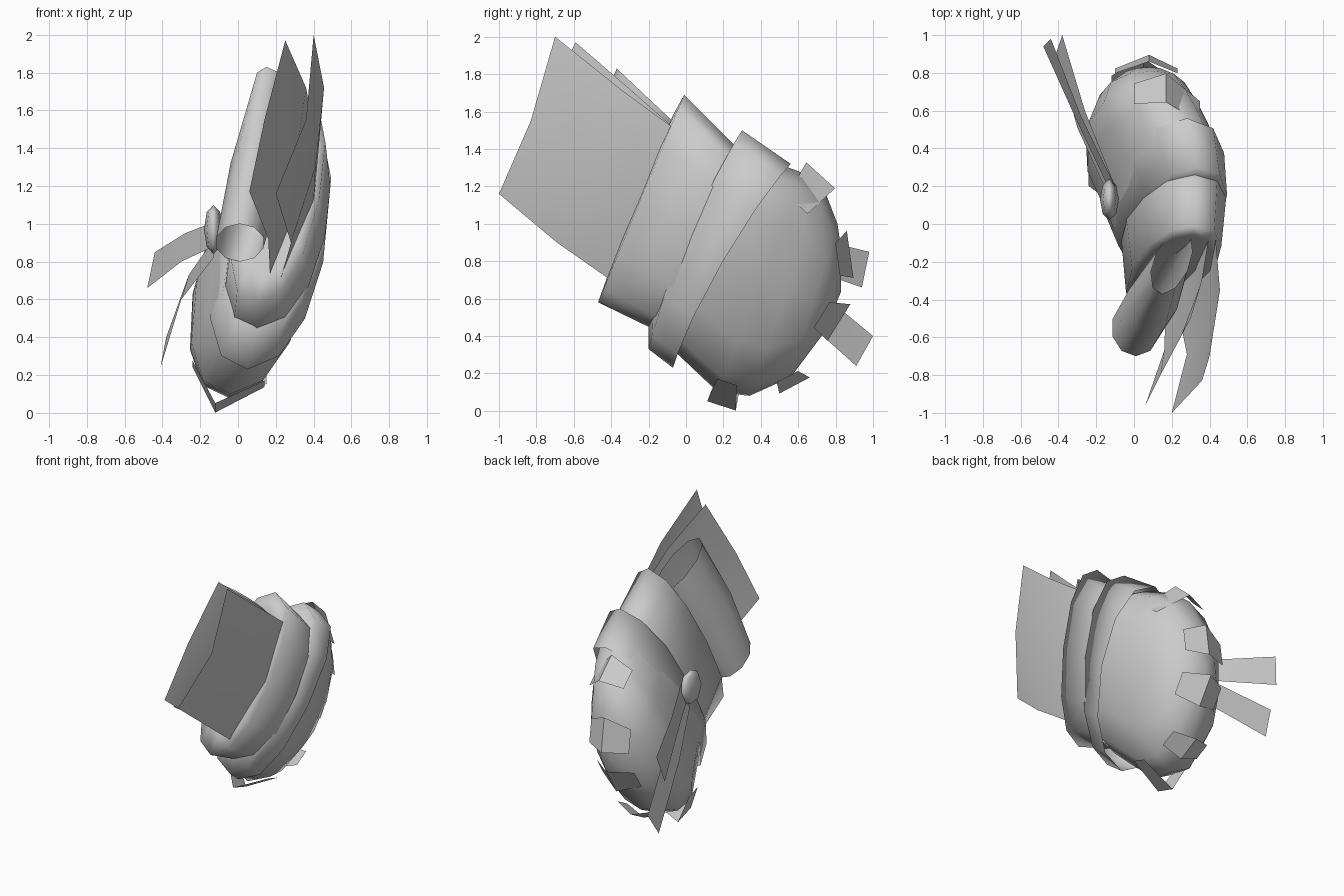
import bpy, math
from mathutils import Vector as V

def make(name, verts, faces, smooth=True):
    me = bpy.data.meshes.new(name)
    me.from_pydata([tuple(v) for v in verts], [], faces)
    me.update()
    ob = bpy.data.objects.new(name, me)
    bpy.context.collection.objects.link(ob)
    for p in me.polygons:
        p.use_smooth = smooth
    return ob

def grid(name, rows, closed=False, smooth=True, pole=None):
    """Skin a list of equal-length point rows; optional closing pole."""
    n = len(rows[0])
    verts = [V(p) for r in rows for p in r]
    faces = []
    for i in range(len(rows) - 1):
        for j in range(n if closed else n - 1):
            k = (j + 1) % n
            faces.append((i*n + j, i*n + k, (i+1)*n + k, (i+1)*n + j))
    if pole:
        base = (len(rows) - 1) * n
        verts.append(V(pole))
        faces += [(base + j, base + (j+1) % n, len(verts) - 1) for j in range(n)]
    return make(name, verts, faces, smooth)

def power(v, e):
    return math.copysign(abs(v) ** e, v)

def ring(top, bottom, width, fwd=0.0, n=12, e=0.9):
    """Oval hoop between a top and a bottom point, sides pushed forward by fwd."""
    top, bottom = V(top), V(bottom)
    mid, half = (top + bottom) / 2, (top - bottom) / 2
    pts = []
    for i in range(n):
        a = 2 * math.pi * i / n
        s, c = power(math.sin(a), e), power(math.cos(a), e)
        pts.append(mid + half * c + V((width * s, -fwd * s * s, 0.4 * fwd * s * s)))
    return pts

# rounded rear shell
grid("rear_shell", [
    ring((0.30, 0.33, 1.36), (0.06, -0.14, 0.40), 0.25),
    ring((0.27, 0.47, 1.33), (0.03, -0.02, 0.28), 0.28),
    ring((0.19, 0.63, 1.27), (-0.04, 0.17, 0.10), 0.295),
    ring((0.13, 0.74, 1.18), (-0.05, 0.34, 0.08), 0.28),
    ring((0.10, 0.81, 1.00), (-0.02, 0.56, 0.18), 0.22),
    ring((0.08, 0.83, 0.86), (0.02, 0.74, 0.42), 0.12)],
    closed=True, pole=(0.05, 0.83, 0.64))

# overlapping bands, the front edges turned inward
grid("middle_band", [
    ring((0.33, 0.22, 1.34), (0.11, -0.20, 0.48), 0.20),
    ring((0.34, 0.30, 1.50), (0.07, -0.20, 0.33), 0.245, 0.04),
    ring((0.28, 0.56, 1.32), (0.05, -0.07, 0.23), 0.285, 0.05)], closed=True)
grid("front_band", [
    ring((0.32, 0.26, 1.42), (0.10, -0.14, 0.42), 0.25, 0.03),
    ring((0.32, -0.01, 1.69), (0.10, -0.47, 0.58), 0.22),
    ring((0.31, -0.07, 1.58), (0.13, -0.42, 0.72), 0.16)],
    closed=True, pole=(0.21, -0.22, 1.14))

# upright tube at the front opening
def hoop(c, d, w, n=10):
    return [V(c) + V(d) * math.cos(2*math.pi*i/n)
            + V((w * math.sin(2*math.pi*i/n), 0, 0)) for i in range(n)]
grid("front_tube", [
    hoop((0.01, -0.55, 0.90), (0, -0.15, 0.10), 0.13),
    hoop((0.10, -0.40, 1.28), (-0.02, -0.17, 0.13), 0.14),
    hoop((0.20, -0.20, 1.67), (-0.05, -0.17, 0.16), 0.10)], closed=True)

# two curved wing plates
grid("outer_wing", [
    [(0.40, -0.70, 2.00), (0.36, -0.83, 1.55), (0.20, -1.00, 1.16)],
    [(0.455, -0.35, 1.72), (0.41, -0.50, 1.30), (0.28, -0.69, 0.90)],
    [(0.43, -0.05, 1.50), (0.40, -0.20, 1.10), (0.22, -0.39, 0.69)]])
grid("inner_wing", [
    [(0.25, -0.59, 1.97), (0.14, -0.80, 1.55), (0.06, -0.96, 1.17)],
    [(0.36, -0.30, 1.72), (0.30, -0.50, 1.30), (0.16, -0.67, 0.92)],
    [(0.40, -0.05, 1.50), (0.33, -0.20, 1.10), (0.17, -0.39, 0.72)]])

# hanging straps
grid("upper_strap", [
    [(-0.10, 0.20, 1.02), (-0.13, 0.18, 0.88)],
    [(-0.28, 0.57, 0.95), (-0.30, 0.54, 0.80)],
    [(-0.44, 0.98, 0.85), (-0.48, 0.94, 0.66)]])
grid("lower_strap", [
    [(-0.10, 0.20, 0.96), (-0.13, 0.14, 0.82)],
    [(-0.26, 0.60, 0.73), (-0.30, 0.51, 0.60)],
    [(-0.38, 1.00, 0.40), (-0.41, 0.91, 0.24)]])

# strap buckle
bpy.ops.mesh.primitive_uv_sphere_add(segments=8, ring_count=4, location=(-0.13, 0.13, 0.97))
buckle = bpy.context.object
buckle.name = "strap_buckle"
buckle.scale = (0.05, 0.11, 0.13)
bpy.ops.object.shade_smooth()

# folded plates hugging the rear rim
def plate(name, crest, angle, left, right, h=0.08):
    a = math.radians(angle)
    n, t = V((0, math.cos(a), math.sin(a))), V((0, -math.sin(a), math.cos(a)))
    c = V(crest)
    l, r = c + V((left[0], 0, 0)) - n*left[1], c + V((right[0], 0, 0)) - n*right[1]
    grid(name, [[l - t*h*0.8, c - t*h, r - t*h*0.8],
                [l + t*h*0.8, c + t*h*1.3, r + t*h*0.8]], smooth=False)

for i, args in enumerate([
    ((0.17, 0.73, 1.25), 48, (-0.17, 0.06), (0.18, 0.20), 0.09),
    ((0.08, 0.88, 0.82), 8, (-0.18, 0.07), (0.15, 0.07), 0.11),
    ((0.05, 0.81, 0.46), -32, (-0.17, 0.08), (0.16, 0.10), 0.10),
    ((0.00, 0.57, 0.13), -62, (-0.15, 0.06), (0.15, 0.06)),
    ((-0.12, 0.18, 0.03), -108, (-0.12, 0.24), (0.26, 0.13), 0.07)]):
    plate("rim_plate_%d" % (i + 1), *args)
